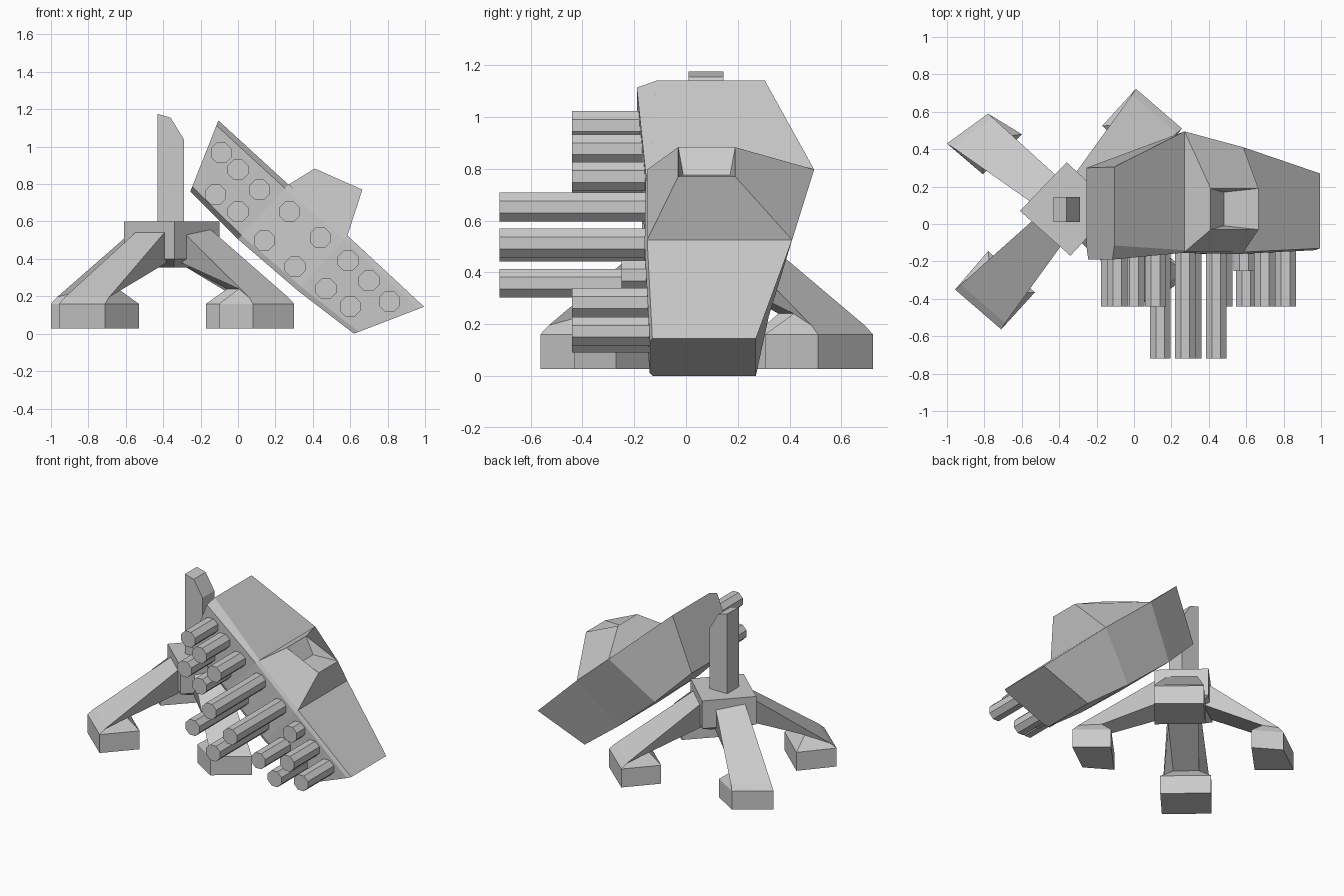
import bpy, bmesh, math
from mathutils import Vector

if "Cube" in bpy.data.objects:
    bpy.data.objects.remove(bpy.data.objects["Cube"])

HUB = Vector((-0.35, 0.08, 0))


def make(name, verts, faces):
    bm = bmesh.new()
    vs = [bm.verts.new(v) for v in verts]
    for f in faces:
        bm.faces.new([vs[i] for i in f])
    bmesh.ops.recalc_face_normals(bm, faces=bm.faces)
    me = bpy.data.meshes.new(name)
    bm.to_mesh(me)
    bm.free()
    ob = bpy.data.objects.new(name, me)
    bpy.context.collection.objects.link(ob)
    return ob


def loft(name, rings):
    """Skin a list of equal-length rings and cap both ends."""
    n = len(rings[0])
    verts = [v for r in rings for v in r]
    faces = [tuple(range(n)), tuple(range(len(verts) - n, len(verts)))]
    for k in range(len(rings) - 1):
        a, b = k * n, (k + 1) * n
        faces += [(a + i, a + (i + 1) % n, b + (i + 1) % n, b + i) for i in range(n)]
    return make(name, verts, faces)


def at(v, z):
    return Vector((v.x, v.y, z))


# Legs: foot block, sloped knee and strut rising to the hub
def leg(name, o1, o2, i2, i1, sign):
    o1, o2, i2, i1 = [HUB + sign * Vector((*p, 0)) for p in (o1, o2, i2, i1)]
    om, im = (o1 + o2) / 2, (i1 + i2) / 2
    out = (om - HUB).normalized()
    side = (o1 - o2).normalized() * 0.1
    root = HUB + out * 0.16
    k = [o1.lerp(i1, 0.15).lerp(om, 0.04), o2.lerp(i2, 0.15).lerp(om, 0.04),
         i2.lerp(im, 0.3).lerp(om, 0.28), i1.lerp(im, 0.3).lerp(om, 0.28)]
    loft(name, [
        [at(p, 0.027) for p in (o1, o2, i2, i1)],
        [at(p, 0.16) for p in (o1, o2, i2, i1)],
        [at(k[0], 0.195), at(k[1], 0.195), at(k[2], 0.24), at(k[3], 0.24)],
        [at(root + side, 0.555), at(root - side, 0.555),
         at(root - side, 0.38), at(root + side, 0.38)]])


FOOT_A = ((-0.65, 0.35), (-0.43, 0.51), (-0.25, 0.40), (-0.457, 0.185))
FOOT_B = ((-0.607, -0.43), (-0.36, -0.643), (-0.18, -0.445), (-0.43, -0.225))
leg("leg_back_left", *FOOT_A, 1)
leg("leg_front_right", *FOOT_A, -1)
leg("leg_front_left", *FOOT_B, 1)
leg("leg_back_right", *FOOT_B, -1)

# Hub: turned square block with a tapered underside
SQUARE = ((-0.26, -0.01), (-0.01, 0.25), (0.25, 0.01), (0.01, -0.25))
loft("hub", [[HUB + Vector((x * s, y * s, z)) for x, y in SQUARE]
             for s, z in ((0.6, 0.355), (1, 0.40), (1, 0.60))])

# Post with a cut top
POST = ((-0.43, 0.58), (-0.43, 1.175), (-0.36, 1.155), (-0.29, 1.04), (-0.29, 0.58))
loft("post", [[(x, y, z) for x, z in POST] for y in (0.01, 0.145)])

# Launcher pod: top edge, bottom edge, rim y, face y, back y at top and bottom
STATIONS = [((-0.105, 1.14), (-0.255, 0.76), -0.115, -0.19, 0.305, 0.30),
            ((0.27, 0.797), (0.0, 0.505), -0.14, -0.155, 0.495, 0.355),
            ((0.585, 0.525), (0.32, 0.23), -0.15, -0.16, 0.41, 0.32),
            ((0.995, 0.144), (0.62, 0.0), -0.13, -0.14, 0.27, 0.27)]
rings = []
for (tx, tz), (bx, bz), rim, face, back_t, back_b in STATIONS:
    t, b = Vector((tx, 0, tz)), Vector((bx, 0, bz))
    ti, bi = t.lerp(b, 0.07), b.lerp(t, 0.07)
    rings.append([(t.x, back_t, t.z), (t.x, rim, t.z), (ti.x, face, ti.z),
                  (bi.x, face, bi.z), (b.x, rim, b.z), (b.x, back_b, b.z)])
loft("launcher_pod", rings)

# Housing on the pod's upper side with an open notch
make("pod_housing",
     [(0.27, -0.15, 0.797), (0.27, 0.495, 0.797), (0.585, 0.41, 0.525), (0.585, -0.15, 0.525),
      (0.41, -0.03, 0.883), (0.41, 0.19, 0.883), (0.665, 0.19, 0.77), (0.665, -0.03, 0.77),
      (0.48, -0.01, 0.775), (0.48, 0.17, 0.775)],
     [(0, 1, 2, 3), (0, 1, 5, 4), (1, 2, 6, 5), (2, 3, 7, 6), (3, 0, 4, 7),
      (4, 5, 9, 8), (4, 8, 7), (5, 6, 9), (8, 9, 6, 7)])


# Octagonal launch tubes
def tube(name, x, z, front, r=0.06, n=8):
    a0 = math.pi / n
    ring = [(x + r * math.cos(a0 + i * math.tau / n), z + r * math.sin(a0 + i * math.tau / n))
            for i in range(n)]
    loft(name, [[(px, y, pz) for px, pz in ring] for y in (front, -0.05)])


UPPER = ((-0.09, 0.967), (-0.12, 0.743), (0.0, 0.877), (0.115, 0.77), (0.0, 0.652))
MIDDLE = ((0.275, 0.652), (0.14, 0.498), (0.44, 0.513), (0.305, 0.358))
LOWER = ((0.47, 0.24), (0.70, 0.283), (0.60, 0.145), (0.81, 0.172))
for group, spots, front in (("upper", UPPER, -0.44), ("middle", MIDDLE, -0.72),
                            ("lower", LOWER, -0.44), ("short", ((0.588, 0.39),), -0.25)):
    for i, (x, z) in enumerate(spots):
        tube(f"{group}_tube_{i + 1}", x, z, front)
